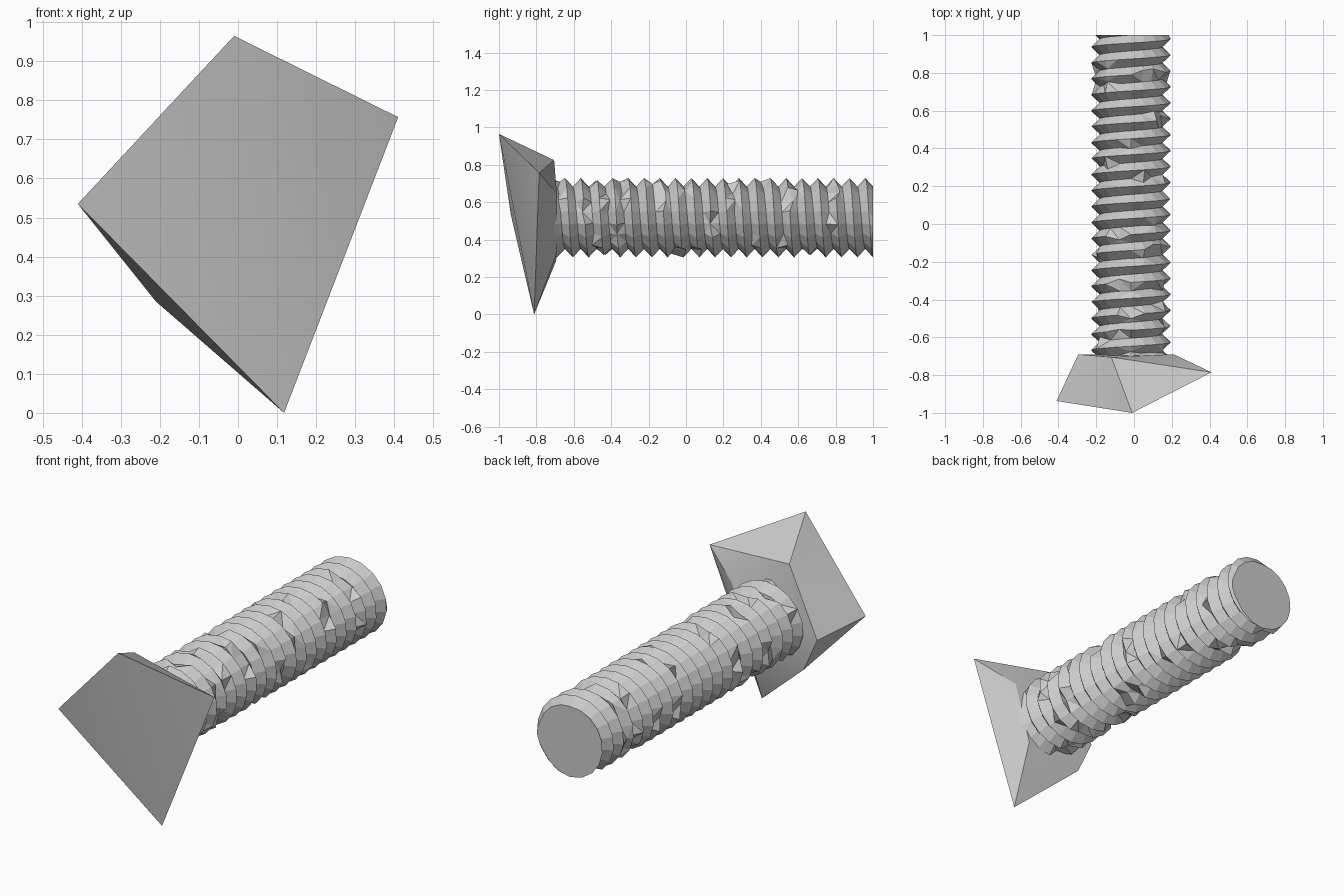
import bpy, bmesh, math, random

cube = bpy.data.objects.get("Cube")
if cube:
    bpy.data.objects.remove(cube, do_unlink=True)

random.seed(4)

# One plain steel colour
steel = bpy.data.materials.new("grey steel")
steel.use_nodes = True
colour = (0.6, 0.6, 0.6, 1)
steel.diffuse_color = colour
steel.node_tree.nodes["Principled BSDF"].inputs["Base Color"].default_value = colour


def finish(name, bm):
    bmesh.ops.recalc_face_normals(bm, faces=bm.faces[:])
    mesh = bpy.data.meshes.new(name)
    bm.to_mesh(mesh)
    bm.free()
    mesh.materials.append(steel)
    obj = bpy.data.objects.new(name, mesh)
    bpy.context.collection.objects.link(obj)
    return obj


# Rough wedge-shaped bolt head: four front corners, then the seat around the shaft
bm = bmesh.new()
corners = [(-0.01, -1, 0.965), (0.41, -0.785, 0.757), (0.118, -0.812, 0), (-0.41, -0.937, 0.535),
           (-0.12, -0.705, 0.825), (-0.295, -0.69, 0.468), (-0.21, -0.695, 0.285),
           (0.12, -0.69, 0.33), (0.21, -0.69, 0.64)]
for co in corners:
    bm.verts.new(co)
bmesh.ops.convex_hull(bm, input=bm.verts[:])
head = finish("bolt_head", bm)
bpy.ops.object.select_all(action='DESELECT')
head.select_set(True)
bpy.context.view_layer.objects.active = head
bpy.ops.object.shade_smooth_by_angle(angle=math.radians(30))

# Right-handed threaded shaft: one helical strip of crests and roots
SIDES, PITCH = 18, 0.0845
CREST, ROOT = 0.212, 0.167
AXIS_X, AXIS_Z = -0.016, 0.517
START, END = -0.71, 1.0
FIRST_CREST = -0.647 - 3 * PITCH
turns = 25


def helix_vert(bm, i, radius, shift):
    a = math.tau * i / SIDES
    y = FIRST_CREST + PITCH * (i / SIDES + shift)
    if random.random() < 0.07:  # small dents and burrs in the thread
        radius += (ROOT - radius) * 0.7 if radius == CREST else 0.025
        y += random.uniform(-0.3, 0.3) * PITCH
    return bm.verts.new((AXIS_X + radius * math.sin(a), y, AXIS_Z + radius * math.cos(a)))


bm = bmesh.new()
count = turns * SIDES
crests = [helix_vert(bm, i, CREST, 0) for i in range(count)]
roots = [helix_vert(bm, i, ROOT, 0.5) for i in range(count)]
for i in range(count - 1):
    bm.faces.new((crests[i], crests[i + 1], roots[i + 1], roots[i]))
    if i + SIDES + 1 < count:
        bm.faces.new((roots[i], roots[i + 1], crests[i + SIDES + 1], crests[i + SIDES]))
bmesh.ops.triangulate(bm, faces=bm.faces[:])

# Trim both ends flat and cap them
for y, direction in ((START, -1), (END, 1)):
    cut = bmesh.ops.bisect_plane(bm, geom=bm.verts[:] + bm.edges[:] + bm.faces[:], dist=0.0001,
                                 plane_co=(0, y, 0), plane_no=(0, direction, 0), clear_outer=True)
    rim = [e for e in cut["geom_cut"] if isinstance(e, bmesh.types.BMEdge) and e.is_boundary]
    bmesh.ops.triangle_fill(bm, edges=rim, use_beauty=True)
finish("threaded_shaft", bm)
